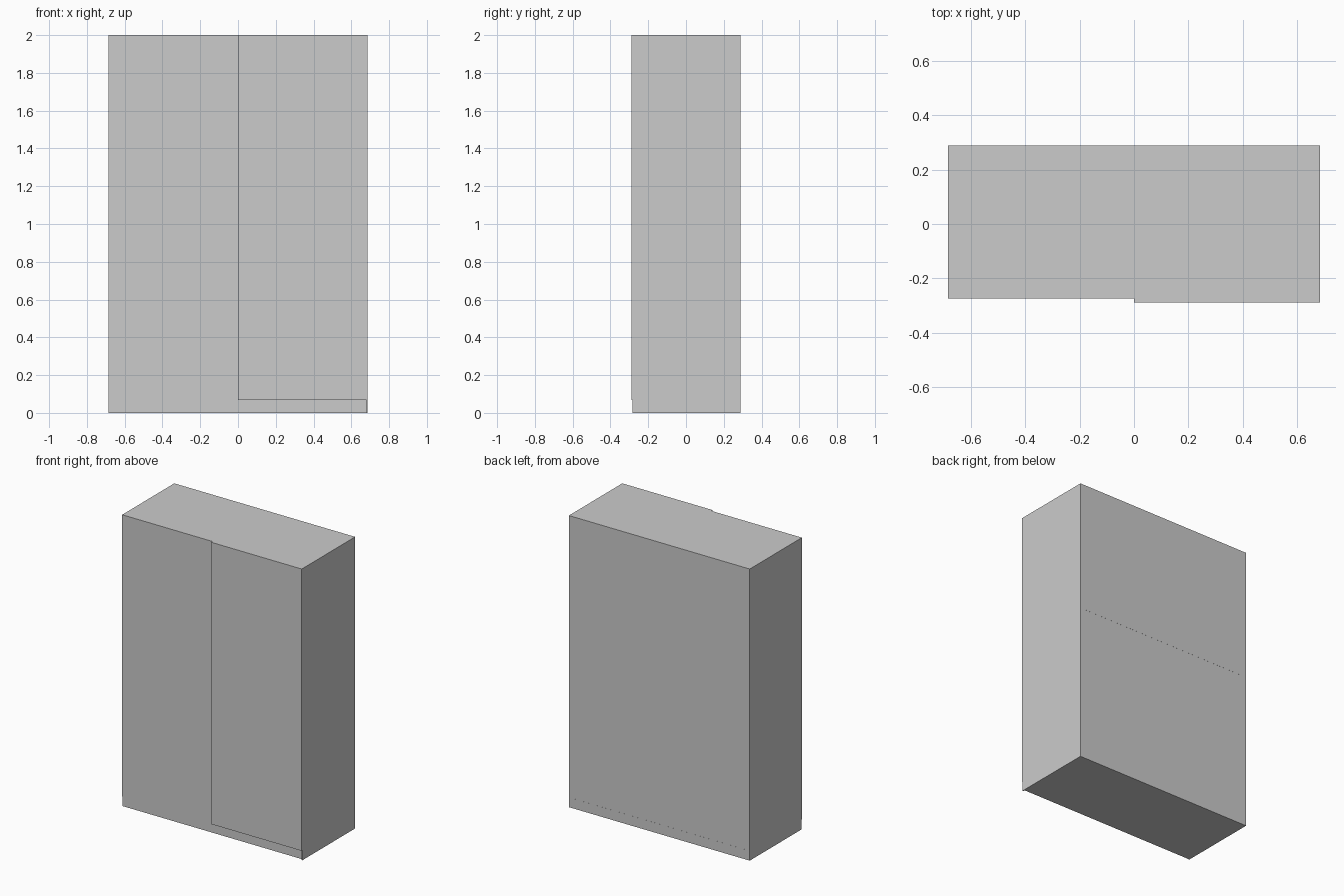
import bpy

if "Cube" in bpy.data.objects:
    bpy.data.objects.remove(bpy.data.objects["Cube"])

W, D, H = 0.686, 0.289, 2.0   # half width, half depth, height
BASE = 0.067                  # plinth height, underside of doors
FRONT = -0.262                # front plane of the carcass, behind the doors
T = 0.018                     # board thickness


def box(name, x, y, z):
    """Box from (min, max) ranges on each axis."""
    verts = [(a, b, c) for a in x for b in y for c in z]
    faces = [(0, 1, 3, 2), (4, 6, 7, 5), (0, 4, 5, 1),
             (2, 3, 7, 6), (0, 2, 6, 4), (1, 5, 7, 3)]
    mesh = bpy.data.meshes.new(name)
    mesh.from_pydata(verts, [], faces)
    mesh.update()
    obj = bpy.data.objects.new(name, mesh)
    bpy.context.collection.objects.link(obj)
    return obj


# Base plinth, closed underneath and slightly set back
box("plinth", (-W + 0.006, W - 0.006), (-0.270, D), (0, BASE))

# Side boards, with thin feet reaching forward under the doors
for side, s, foot_front in (("left", -1, -0.271), ("right", 1, -0.283)):
    outer = sorted((s * W, s * (W - T)))
    foot = sorted((s * W, s * (W - 0.006)))
    box(side + "_side", outer, (FRONT, D), (BASE, H))
    box(side + "_foot", foot, (foot_front, D), (0, BASE))

# Top board
box("top_board", (-W + T, W - T), (FRONT, D), (H - T, H))

# Back in two sheets meeting at a fine horizontal seam
SEAM = 1.088
box("back_lower", (-W + T, W - T), (D - 0.008, D - 0.0005), (BASE, SEAM))
box("back_upper", (-W + T, W - T), (D - 0.008, D), (SEAM, H - T))

# Sliding doors: the right one runs on the outer track
box("left_door", (-W, 0), (-0.275, FRONT), (BASE, H))
box("right_door", (0, W), (-D, FRONT), (BASE, H))
